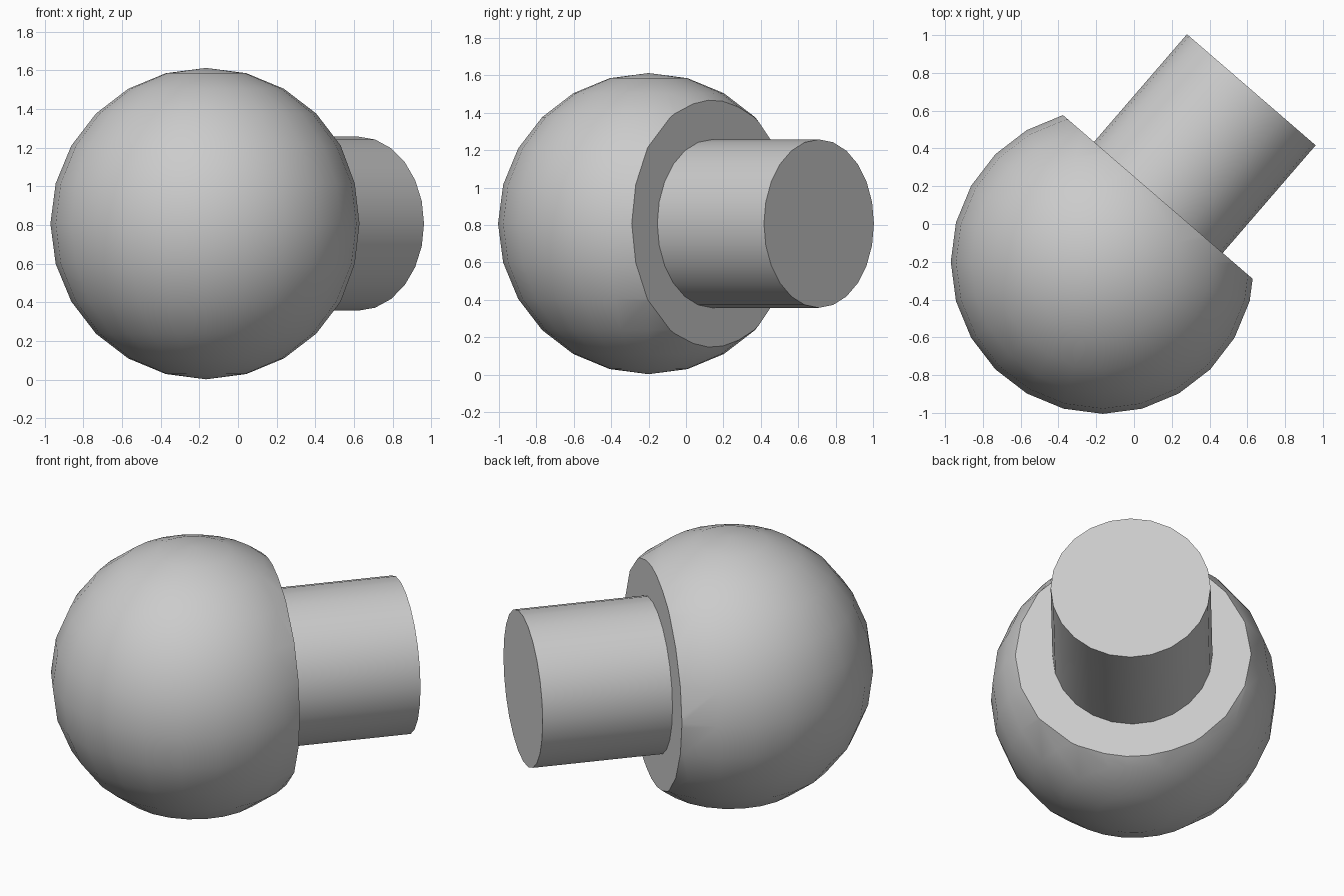
import bpy, bmesh, math
from mathutils import Vector, Matrix

cube = bpy.data.objects.get("Cube")
if cube:
    bpy.data.objects.remove(cube, do_unlink=True)

BALL_R, SHANK_R, SHANK_LEN = 0.805, 0.45, 0.753
FLAT_DIST = 0.45                       # ball centre to flat face
centre = Vector((-0.165, -0.20, 0.807))
heading = math.radians(49.2)
axis = Vector((math.cos(heading), math.sin(heading), 0))

grey = bpy.data.materials.new("plain grey")
grey.use_nodes = True
colour = (0.6, 0.6, 0.6, 1)
grey.diffuse_color = colour
grey.node_tree.nodes["Principled BSDF"].inputs["Base Color"].default_value = colour


def finish(name, bm):
    bmesh.ops.recalc_face_normals(bm, faces=bm.faces)
    mesh = bpy.data.meshes.new(name)
    bm.to_mesh(mesh)
    bm.free()
    mesh.materials.append(grey)
    obj = bpy.data.objects.new(name, mesh)
    bpy.context.collection.objects.link(obj)
    bpy.ops.object.select_all(action='DESELECT')
    obj.select_set(True)
    bpy.context.view_layer.objects.active = obj
    bpy.ops.object.shade_smooth_by_angle(angle=math.radians(30))
    return obj


# Ball with one side sliced flat
bm = bmesh.new()
bmesh.ops.create_uvsphere(bm, u_segments=24, v_segments=12, radius=BALL_R,
                          matrix=Matrix.Translation(centre))
cut = bmesh.ops.bisect_plane(bm, geom=bm.verts[:] + bm.edges[:] + bm.faces[:],
                             plane_co=centre + axis * FLAT_DIST, plane_no=axis,
                             clear_outer=True)
rim = [e for e in cut["geom_cut"] if isinstance(e, bmesh.types.BMEdge)]
bmesh.ops.contextual_create(bm, geom=rim)
finish("ball", bm)

# Round shank standing on the flat face
bm = bmesh.new()
middle = centre + axis * (FLAT_DIST + SHANK_LEN / 2)
turn = axis.to_track_quat('Z', 'Y').to_matrix().to_4x4()
bmesh.ops.create_cone(bm, cap_ends=True, segments=24, radius1=SHANK_R, radius2=SHANK_R,
                      depth=SHANK_LEN, matrix=Matrix.Translation(middle) @ turn)
finish("shank", bm)
